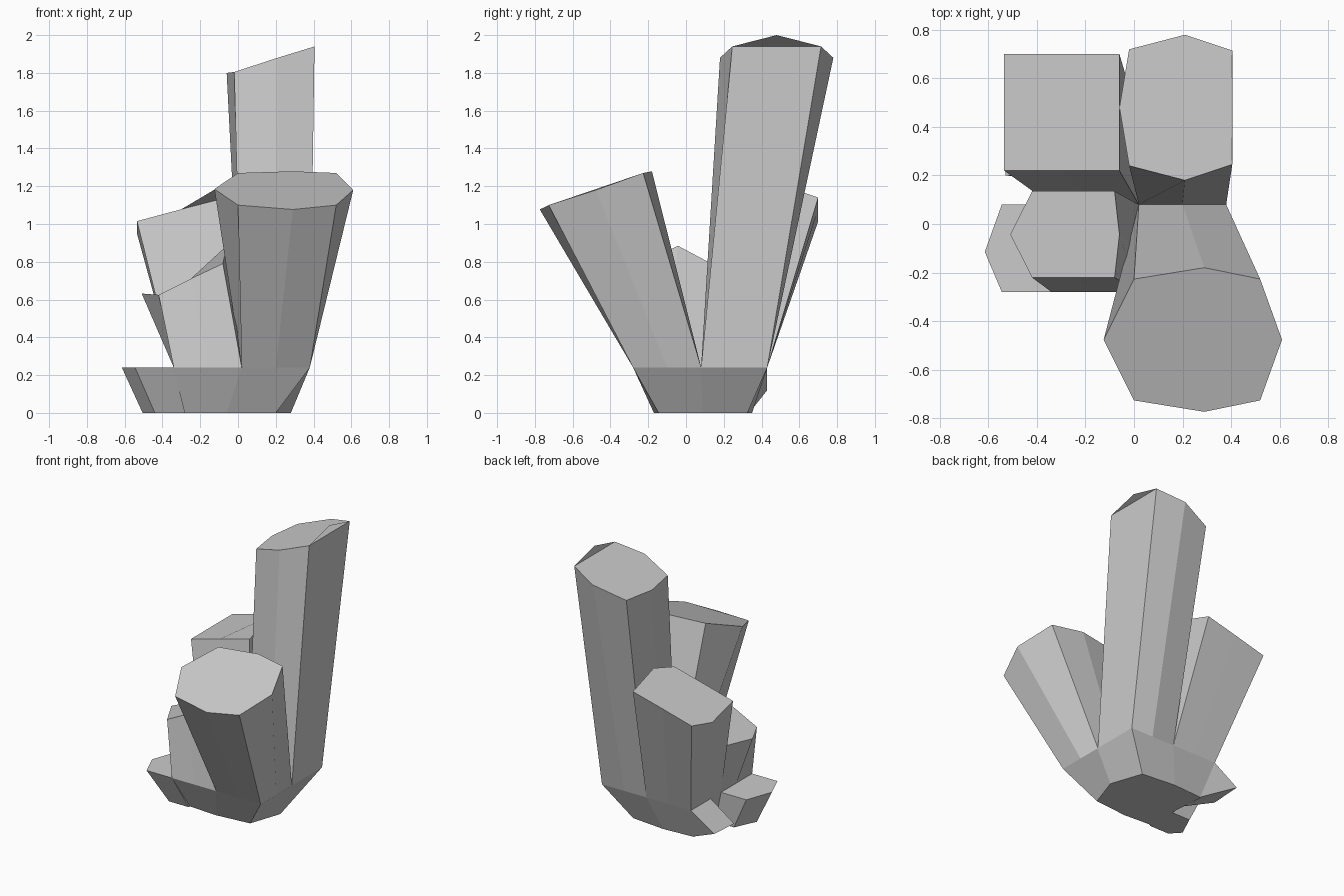
import bpy

if "Cube" in bpy.data.objects:
    bpy.data.objects.remove(bpy.data.objects["Cube"])


def add_mesh(name, verts, faces):
    mesh = bpy.data.meshes.new(name)
    mesh.from_pydata(verts, [], faces)
    mesh.update()
    obj = bpy.data.objects.new(name, mesh)
    bpy.context.collection.objects.link(obj)
    return obj


def ring(half, yc, tilt=0.0):
    """Closed ring from (x, half depth, z) points, mirrored about y = yc."""
    front = [(x, yc - d, z - tilt * d) for x, d, z in half]
    back = [(x, yc + d, z + tilt * d) for x, d, z in half[-2:0:-1]]
    return front + back


def square(x0, x1, y0, y1, z):
    """Rectangle ring with a midpoint on each side, eight points."""
    xm, h = (x0 + x1) / 2, (y1 - y0) / 2
    return ring([(x0, 0, z), (x0, h, z), (xm, h, z), (x1, h, z), (x1, 0, z)],
                (y0 + y1) / 2)


def loft(name, low, high, bottom=False, top=False):
    n = len(low)
    faces = [(i, (i + 1) % n, n + (i + 1) % n, n + i) for i in range(n)]
    if bottom:
        faces.append(tuple(reversed(range(n))))
    if top:
        faces.append(tuple(range(n, 2 * n)))
    return add_mesh(name, low + high, faces)


RIM = 0.24
X = (-0.34, 0.02, 0.38)
Y = (-0.28, 0.08, 0.43)

# Rock base, an octagonal foot widening to a square rim
foot = ring([(-0.28, 0, 0), (-0.30, 0.245, 0), (-0.06, 0.26, 0),
             (0.20, 0.235, 0), (0.28, 0, 0)], 0.09)
loft("rock_base", foot, square(X[0], X[2], Y[0], Y[2], RIM), bottom=True)

# Four crystals, one per quarter: column, row, tip centre y, y tilt, half tip outline
crystals = {
    "tall_crystal": (1, 1, 0.48, 0.0, [
        (-0.06, 0, 1.80), (-0.02, 0.24, 1.805), (0.21, 0.30, 1.88),
        (0.405, 0.235, 1.94), (0.405, 0, 2.0)]),
    "front_crystal": (1, 0, -0.477, 0.34, [
        (-0.125, 0, 1.185), (0.0, 0.25, 1.185), (0.29, 0.297, 1.178),
        (0.52, 0.25, 1.185), (0.61, 0, 1.18)]),
    "back_crystal": (0, 1, 0.46, 0.0, [
        (-0.535, 0, 0.95), (-0.535, 0.24, 1.015), (-0.30, 0.24, 1.078),
        (-0.06, 0.24, 1.14), (-0.06, 0, 1.22)]),
    "small_crystal": (0, 0, -0.043, 0.0, [
        (-0.51, 0, 0.632), (-0.42, 0.178, 0.625), (-0.25, 0.178, 0.71),
        (-0.08, 0.178, 0.79), (-0.06, 0, 0.885)]),
}
for name, (c, r, yc, tilt, half) in crystals.items():
    loft(name, square(X[c], X[c + 1], Y[r], Y[r + 1], RIM),
         ring(half, yc, tilt), top=True)

# Ledge on the left of the base
ledge_low = [(-0.28, 0.06, 0), (-0.43, 0.06, 0), (-0.505, -0.10, 0),
             (-0.44, -0.17, 0), (-0.28, -0.17, 0)]
ledge_high = [(-0.34, 0.08, RIM), (-0.545, 0.08, RIM), (-0.615, -0.115, RIM),
              (-0.545, -0.28, RIM), (-0.34, -0.28, RIM)]
loft("left_ledge", ledge_low, ledge_high, bottom=True, top=True)

# Small sloping wedge at the back left corner of the base
wedge = [(-0.34, 0.20, RIM), (-0.53, 0.20, 0.107), (-0.29, 0.18, 0.0),
         (-0.34, 0.43, RIM), (-0.53, 0.43, 0.12), (-0.29, 0.335, 0.0)]
add_mesh("corner_wedge", wedge,
         [(0, 1, 2), (3, 5, 4), (0, 3, 4, 1), (1, 4, 5, 2)])
